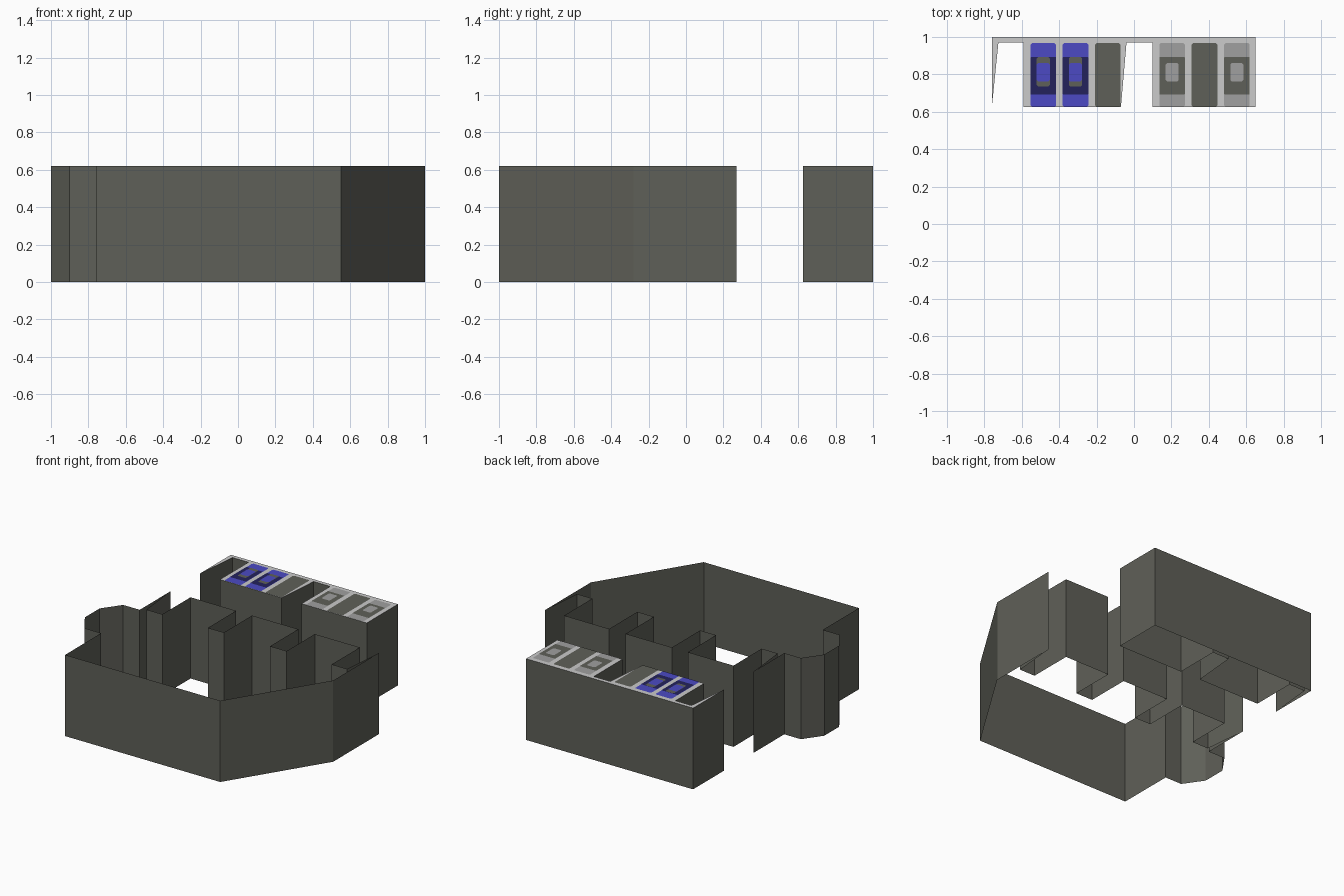
import bpy, bmesh

if "Cube" in bpy.data.objects:
    bpy.data.objects.remove(bpy.data.objects["Cube"])

H = 0.62


def srgb(r, g, b):
    def lin(c):
        c /= 255
        return c / 12.92 if c < 0.04045 else ((c + 0.055) / 1.055) ** 2.4
    return (lin(r), lin(g), lin(b), 1)


def material(name, *rgb):
    m = bpy.data.materials.new(name)
    m.diffuse_color = srgb(*rgb)
    m.use_nodes = True
    m.node_tree.nodes["Principled BSDF"].inputs["Base Color"].default_value = m.diffuse_color
    return m


OLIVE = material("olive_grey", 95, 96, 88)
PALE = material("pale_grey", 203, 203, 203)
MID = material("mid_grey", 160, 160, 160)
BLUE = material("blue", 76, 74, 196)
NAVY = material("navy", 35, 34, 92)


def add_object(name, bm, mat):
    bmesh.ops.recalc_face_normals(bm, faces=bm.faces)
    mesh = bpy.data.meshes.new(name)
    bm.to_mesh(mesh)
    bm.free()
    mesh.materials.append(mat)
    obj = bpy.data.objects.new(name, mesh)
    bpy.context.collection.objects.link(obj)
    return obj


def walls(name, outline, mat):
    """Vertical sheets along a closed plan outline."""
    bm = bmesh.new()
    low = [bm.verts.new((x, y, 0)) for x, y in outline]
    top = [bm.verts.new((x, y, H)) for x, y in outline]
    n = len(outline)
    for i in range(n):
        j = (i + 1) % n
        bm.faces.new((low[i], low[j], top[j], top[i]))
    return add_object(name, bm, mat)


def sheet(name, outline, z, mat):
    """Flat upward-facing face."""
    bm = bmesh.new()
    f = bm.faces.new([bm.verts.new((x, y, z)) for x, y in outline])
    f.normal_update()
    if f.normal.z < 0:
        f.normal_flip()
    mesh = bpy.data.meshes.new(name)
    bm.to_mesh(mesh)
    bm.free()
    mesh.materials.append(mat)
    obj = bpy.data.objects.new(name, mesh)
    bpy.context.collection.objects.link(obj)


def plate(name, cx, w, y0, y1, layer, mat, c=0.008):
    """Thin painted panel with clipped corners."""
    a, b = cx - w / 2, cx + w / 2
    pts = [(a + c, y0), (b - c, y0), (b, y0 + c), (b, y1 - c),
           (b - c, y1), (a + c, y1), (a, y1 - c), (a, y0 + c)]
    sheet(name, pts, H + 0.002 * layer, mat)


# Front building: open shell with a bay on the left and recesses at the back
front_plan = [(-0.76, -1), (0.55, -1), (1, -0.28), (1, 0.27), (0.97, -0.07),
              (0.84, -0.07), (0.84, 0.27), (0.46, 0.27), (0.46, -0.07),
              (0.32, -0.07), (0.32, 0.27), (-0.07, 0.27), (-0.07, -0.07),
              (-0.205, -0.07), (-0.205, 0.27), (-0.59, 0.27), (-0.59, -0.07),
              (-0.725, -0.07), (-0.76, 0.27), (-0.76, -0.10), (-0.90, -0.10),
              (-1, -0.24), (-1, -0.42), (-0.90, -0.565), (-0.76, -0.565)]
walls("front_building_walls", front_plan, OLIVE)

# Rear building: shell with a flat roof
rear_plan = [(-0.76, 1), (0.65, 1), (0.65, 0.625), (0.10, 0.625), (0.10, 0.97),
             (-0.04, 0.97), (-0.07, 0.625), (-0.59, 0.625), (-0.59, 0.97),
             (-0.725, 0.97), (-0.76, 0.625)]
walls("rear_building_walls", rear_plan, OLIVE)
sheet("rear_building_roof", rear_plan, H, PALE)

# Empty parking spaces painted on the roof
for i, cx in enumerate((-0.14, 0.377)):
    plate(f"empty_space_{i}", cx, 0.137, 0.626, 0.967, 1, OLIVE)

# Painted cars: body, cabin glass band, cabin roof
cars = [(-0.485, BLUE, NAVY, BLUE), (-0.313, BLUE, NAVY, BLUE),
        (0.204, MID, OLIVE, MID), (0.55, MID, OLIVE, MID)]
for i, (cx, body, glass, roof) in enumerate(cars):
    plate(f"car_body_{i}", cx, 0.137, 0.626, 0.967, 1, body)
    plate(f"car_glass_{i}", cx, 0.137, 0.692, 0.893, 2, glass, 0.003)
    if body is BLUE:
        plate(f"car_screens_{i}", cx, 0.07, 0.735, 0.893, 3, OLIVE)
    plate(f"car_roof_{i}", cx, 0.07, 0.762, 0.86, 4, roof)
